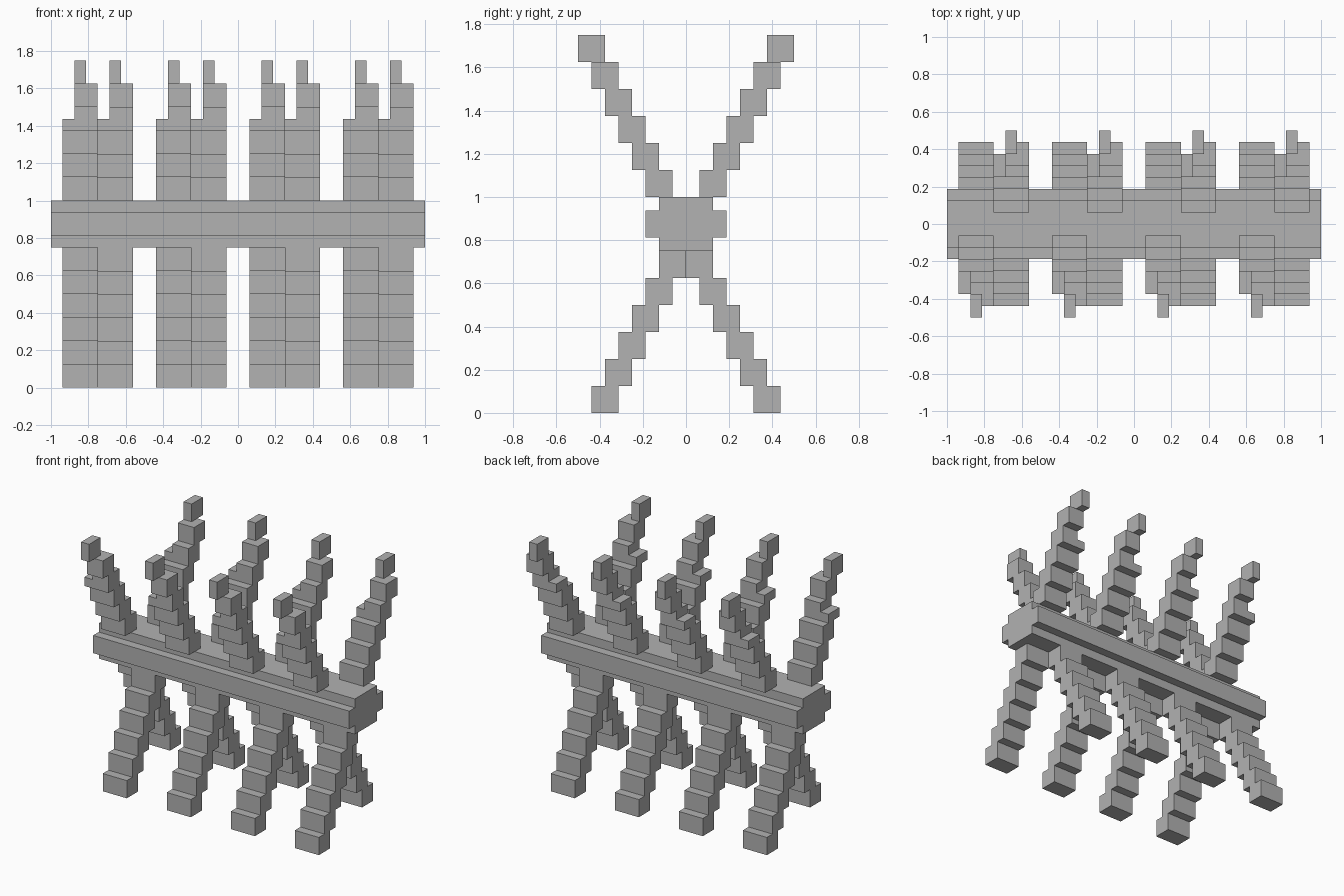
import bpy
import bmesh

cube = bpy.data.objects.get("Cube")
if cube:
    bpy.data.objects.remove(cube, do_unlink=True)

U = 1 / 16  # grid unit

grey = bpy.data.materials.new("light grey")
grey.use_nodes = True
colour = (0.445, 0.445, 0.445, 1)
grey.diffuse_color = colour
grey.node_tree.nodes["Principled BSDF"].inputs["Base Color"].default_value = colour


def add_stairs(bm, rows, x0, x1, side=1):
    """Extrude a stepped outline of rows (y0, y1, z0, z1) from x0 to x1."""
    outline = []
    for y0, y1, z0, z1 in rows:
        outline += [(y1, z0), (y1, z1)]
    for y0, y1, z0, z1 in reversed(rows):
        outline += [(y0, z1), (y0, z0)]
    verts = [bm.verts.new((x0 * U, side * y * U, z * U)) for y, z in outline]
    face = bm.faces.new(verts)
    new = bmesh.ops.extrude_face_region(bm, geom=[face])["geom"]
    moved = [v for v in new if isinstance(v, bmesh.types.BMVert)]
    bmesh.ops.translate(bm, verts=moved, vec=((x1 - x0) * U, 0, 0))


def make_part(name, pieces, side=1):
    """Join stepped pieces (rows, x0, x1) into one object."""
    bm = bmesh.new()
    for rows, x0, x1 in pieces:
        add_stairs(bm, rows, x0, x1, side)
    bmesh.ops.recalc_face_normals(bm, faces=bm.faces[:])
    mesh = bpy.data.meshes.new(name)
    bm.to_mesh(mesh)
    bm.free()
    mesh.materials.append(grey)
    obj = bpy.data.objects.new(name, mesh)
    bpy.context.collection.objects.link(obj)


# Long beam with a ridge along both sides
make_part("beam", [([(-2, 2, 12, 13), (-3, 3, 13, 15), (-2, 2, 15, 16)], -16, 16)])

# Stepped outlines: leg, and arm tapering in three stages
leg = [(5 - i, 7 - i, 2 * i, 2 * i + 2) for i in range(6)]
arm_base = [(1 + i, 3 + i, 16 + 2 * i, 18 + 2 * i) for i in range(3)] + [(4, 6, 22, 23)]
arm_upper = [(4, 6, 23, 24), (5, 7, 24, 26)]
arm_tip = [(6, 8, 26, 28)]

# Four groups, each with staggered front and back legs and arms
for k in range(4):
    x = -15 + 8 * k
    for label, side, arm_x, leg_x in (("front", -1, x, x + 3), ("back", 1, x + 3, x)):
        make_part(f"{label}_leg_{k + 1}", [(leg, leg_x, leg_x + 3)], side)
        make_part(f"{label}_arm_{k + 1}", [
            (arm_base, arm_x, arm_x + 3),
            (arm_upper, arm_x + 1, arm_x + 3),
            (arm_tip, arm_x + 1, arm_x + 2),
        ], side)
